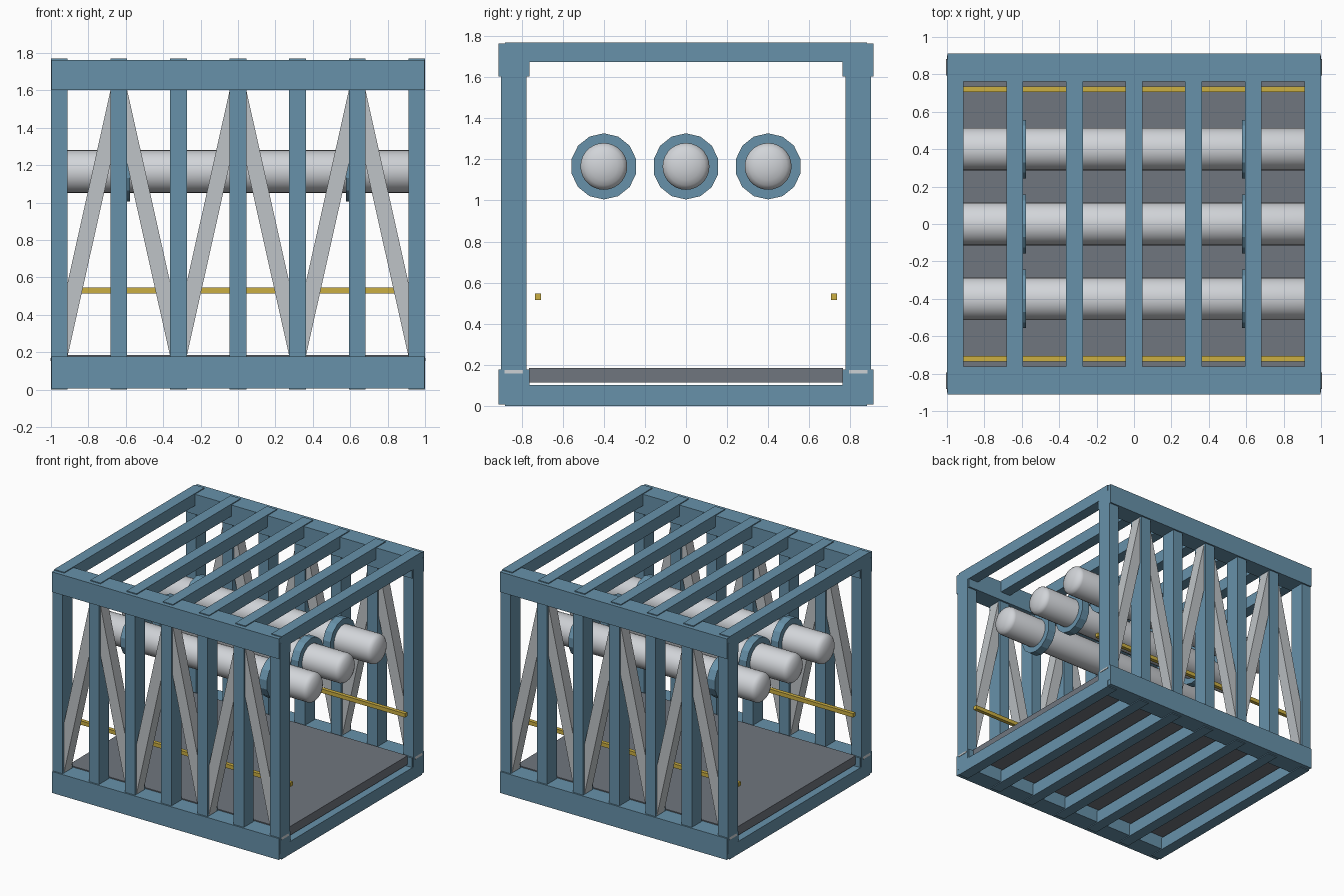
import bpy, bmesh, math
from mathutils import Matrix, Vector

cube = bpy.data.objects.get("Cube")
if cube:
    bpy.data.objects.remove(cube, do_unlink=True)


def material(name, rgb):
    m = bpy.data.materials.new(name)
    m.use_nodes = True
    m.diffuse_color = (*rgb, 1)
    m.node_tree.nodes["Principled BSDF"].inputs["Base Color"].default_value = (*rgb, 1)
    return m


BLUE = material("steel blue", (0.135, 0.285, 0.40))
STRUT = material("strut grey", (0.52, 0.55, 0.57))
TANK = material("tank light grey", (0.64, 0.66, 0.69))
DECK = material("deck dark grey", (0.16, 0.18, 0.21))
YELLOW = material("rail yellow", (0.60, 0.43, 0.055))


def finish(name, bm, mat, smooth=False):
    bmesh.ops.recalc_face_normals(bm, faces=bm.faces)
    for f in bm.faces:
        f.smooth = smooth
    mesh = bpy.data.meshes.new(name)
    bm.to_mesh(mesh)
    bm.free()
    mesh.materials.append(mat)
    obj = bpy.data.objects.new(name, mesh)
    bpy.context.collection.objects.link(obj)
    return obj


def box(name, x, y, z, mat):
    """Box given as (min, max) spans."""
    spans = (x, y, z)
    bm = bmesh.new()
    bmesh.ops.create_cube(bm, size=1)
    for v in bm.verts:
        v.co = Vector([lo + (c + 0.5) * (hi - lo) for c, (lo, hi) in zip(v.co, spans)])
    return finish(name, bm, mat)


def strut(name, x_low, x_high, y, mat):
    """Leaning bar, cut level at both ends where it meets the chords."""
    bm = bmesh.new()
    bmesh.ops.create_cube(bm, size=1)
    slope = (x_high - x_low) / (CHORD_TOP[0] - CHORD_LOW[1])
    for v in bm.verts:
        z = CHORD_LOW[1] - 0.02 if v.co.z < 0 else CHORD_TOP[0] + 0.02
        mid = x_low + slope * (z - CHORD_LOW[1])
        v.co = Vector((mid + v.co.x * 0.088, y + v.co.y * 0.09, z))
    return finish(name, bm, mat)


def span(mid, half):
    return (mid - half, mid + half)


SPACING = 0.3185
HALF = 0.0445
CHORD_LOW, CHORD_TOP = (0.007, 0.177), (1.603, 1.763)
stations = [(i - 3) * SPACING for i in range(7)]

# Side trusses: chords, posts and zigzag struts
for side, label in ((-1, "front"), (1, "back")):
    chord_y = span(side * 0.837, 0.075)
    box(f"{label}_lower_chord", (-0.997, 0.997), chord_y, CHORD_LOW, BLUE)
    box(f"{label}_upper_chord", (-0.997, 0.997), chord_y, CHORD_TOP, BLUE)
    for i, x in enumerate(stations):
        box(f"{label}_post_{i}", span(x, HALF), span(side * 0.838, 0.062), (0.05, 1.72), BLUE)
    for i in range(6):
        low, high = (i, i + 1) if i % 2 == 0 else (i + 1, i)
        strut(f"{label}_strut_{i}", stations[low], stations[high], side * 0.838, STRUT)
    box(f"{label}_rail", (-0.975, 0.975), span(side * 0.72, 0.015), (0.515, 0.546), YELLOW)

# Cross beams joining the trusses above and below
for i, x in enumerate(stations):
    box(f"floor_beam_{i}", span(x, HALF), (-0.88, 0.88), (0, 0.102), BLUE)
    box(f"roof_beam_{i}", span(x, HALF), (-0.88, 0.88), (1.673, 1.77), BLUE)

box("deck", (-0.956, 0.956), (-0.765, 0.765), (0.115, 0.185), DECK)


def tank(name, y, z, radius, straight, dome):
    """Long cylinder with shallow domed ends, spun around x."""
    bm = bmesh.new()
    steps = 5
    arc = [math.pi / 2 * k / steps for k in range(steps + 1)]
    right = [(straight + dome * math.sin(a), radius * math.cos(a)) for a in arc]
    profile = [(-x, r) for x, r in reversed(right)] + right
    verts = [bm.verts.new((x, 0, r)) for x, r in profile]
    edges = [bm.edges.new(pair) for pair in zip(verts, verts[1:])]
    bmesh.ops.spin(bm, geom=verts + edges, cent=(0, 0, 0), axis=(1, 0, 0),
                   angle=math.tau, steps=28)
    bmesh.ops.remove_doubles(bm, verts=bm.verts, dist=0.0005)
    bmesh.ops.translate(bm, verts=bm.verts, vec=(0, y, z))
    return finish(name, bm, TANK, smooth=True)


def collar(name, x, y, z):
    bm = bmesh.new()
    turn = Matrix.Translation((x, y, z)) @ Matrix.Rotation(math.pi / 2, 4, "Y") \
        @ Matrix.Rotation(math.pi / 2, 4, "Z")
    bmesh.ops.create_cone(bm, cap_ends=True, segments=14, radius1=0.161, radius2=0.161,
                          depth=0.066, matrix=turn)
    return finish(name, bm, BLUE)


# Three tanks, each held by two collars
for n, y in enumerate((-0.4, 0, 0.4)):
    tank(f"tank_{n}", y, 1.166, 0.114, 0.93, 0.055)
    for x, label in ((-0.61, "right"), (0.61, "left")):
        collar(f"tank_{n}_{label}_collar", x, y, 1.166)
